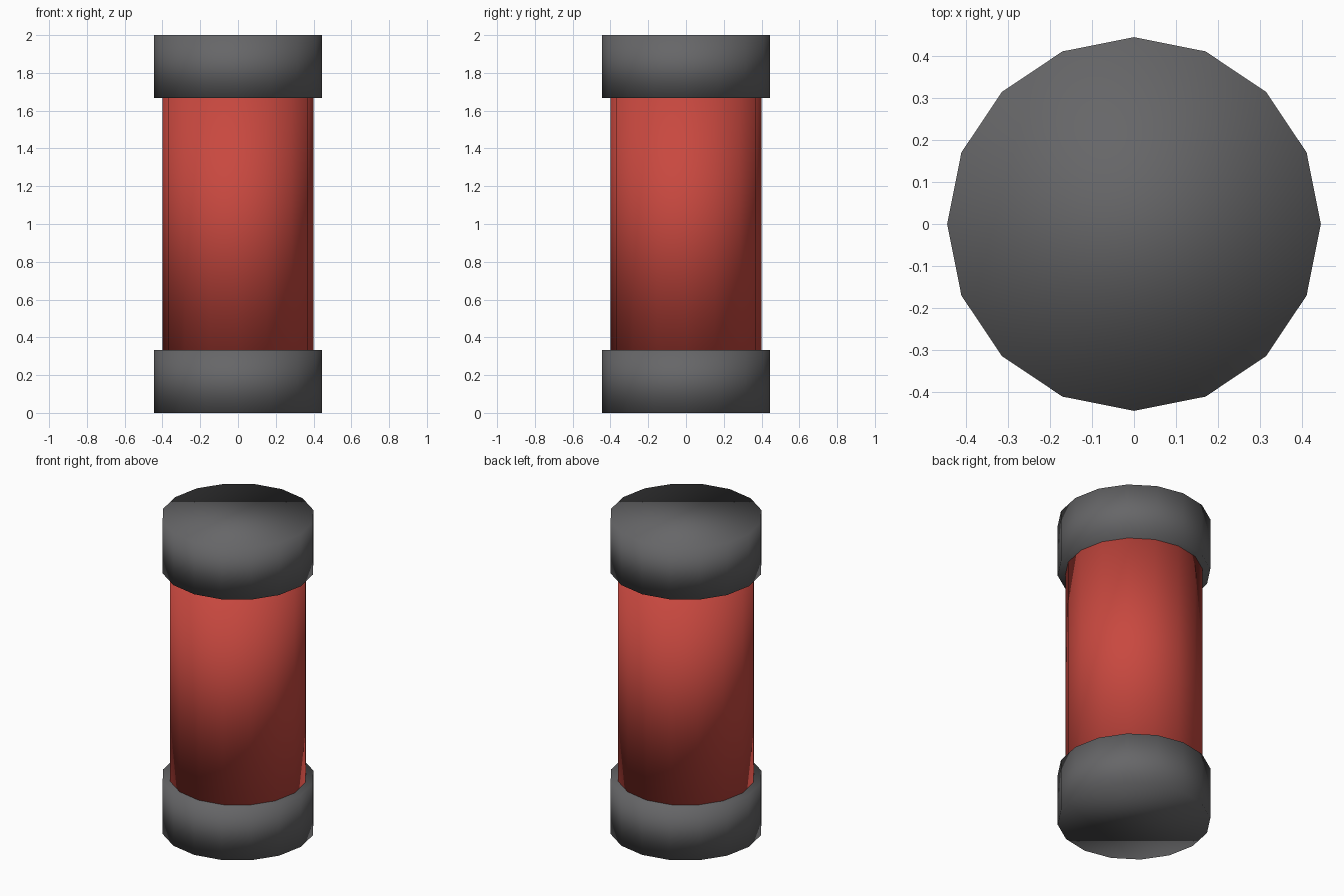
import bpy

if "Cube" in bpy.data.objects:
    bpy.data.objects.remove(bpy.data.objects["Cube"])


def material(name, rgb):
    m = bpy.data.materials.new(name)
    m.diffuse_color = (*rgb, 1.0)
    m.use_nodes = True
    m.node_tree.nodes["Principled BSDF"].inputs["Base Color"].default_value = m.diffuse_color
    return m


red = material("red", (0.58, 0.065, 0.05))
grey = material("dark grey", (0.133, 0.133, 0.138))


def drum(name, radius, bottom, top, mat):
    """Upright 16-sided closed cylinder, smooth across its rims."""
    bpy.ops.mesh.primitive_cylinder_add(
        vertices=16, radius=radius, depth=top - bottom,
        location=(0, 0, (bottom + top) / 2))
    ob = bpy.context.object
    ob.name = name
    ob.data.materials.append(mat)
    bpy.ops.object.shade_smooth()
    return ob


# Red tube between two wider end caps
CAP = 0.333
drum("tube_body", 0.40, CAP, 2 - CAP, red)
drum("bottom_cap", 0.444, 0, CAP, grey)
drum("top_cap", 0.444, 2 - CAP, 2, grey)
